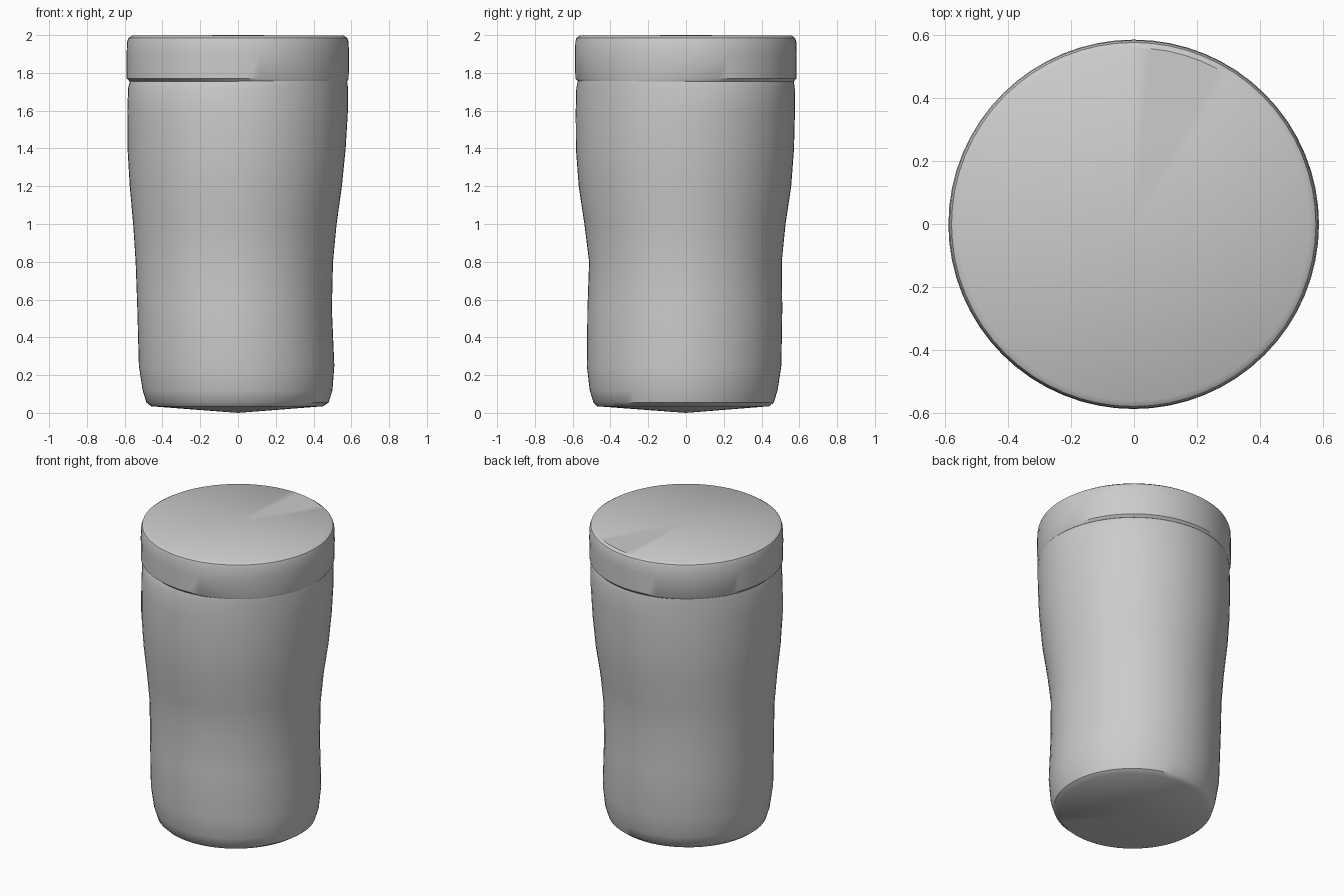
import bpy, bmesh, math

if "Cube" in bpy.data.objects:
    bpy.data.objects.remove(bpy.data.objects["Cube"], do_unlink=True)

SIDES = 64

grey = bpy.data.materials.new("plain grey")
grey.use_nodes = True
colour = (0.6, 0.6, 0.6, 1)
grey.diffuse_color = colour
grey.node_tree.nodes["Principled BSDF"].inputs["Base Color"].default_value = colour


def loft(name, rings, low_centre, high_centre):
    """Stack rings of (z, -x, +x, -y, +y extents, groove depth) and cap both ends."""
    bm = bmesh.new()
    loops = []
    for z, left, right, front, back, groove in rings:
        loop = []
        for i in range(SIDES):
            a = 2 * math.pi * i / SIDES
            # the groove fades out on two opposite diagonals
            dent = 1 - groove * (0.5 + 0.5 * math.sin(2 * a))
            x = (left + right) / 2 + (right - left) / 2 * math.cos(a) * dent
            y = (front + back) / 2 + (back - front) / 2 * math.sin(a) * dent
            loop.append(bm.verts.new((x, y, z)))
        loops.append(loop)
    low = bm.verts.new((0, 0, low_centre))
    high = bm.verts.new((0, 0, high_centre))
    for i in range(SIDES):
        j = (i + 1) % SIDES
        for a, b in zip(loops, loops[1:]):
            bm.faces.new((a[i], a[j], b[j], b[i]))
        bm.faces.new((low, loops[0][j], loops[0][i]))
        bm.faces.new((high, loops[-1][i], loops[-1][j]))
    mesh = bpy.data.meshes.new(name)
    bm.to_mesh(mesh)
    bm.free()
    mesh.materials.append(grey)
    obj = bpy.data.objects.new(name, mesh)
    bpy.context.collection.objects.link(obj)
    bpy.ops.object.select_all(action="DESELECT")
    obj.select_set(True)
    bpy.context.view_layer.objects.active = obj
    bpy.ops.object.shade_smooth_by_angle(angle=math.radians(35))
    return obj


# Slightly leaning, waisted cup body with a shallow pointed base
loft("cup_body", [
    (0.035, -0.46, 0.45, -0.47, 0.44, 0),
    (0.055, -0.485, 0.48, -0.49, 0.465, 0),
    (0.12, -0.505, 0.5, -0.51, 0.485, 0),
    (0.25, -0.525, 0.51, -0.525, 0.505, 0),
    (0.55, -0.533, 0.497, -0.522, 0.51, 0),
    (0.8, -0.542, 0.503, -0.513, 0.507, 0),
    (1.0, -0.555, 0.522, -0.538, 0.527, 0),
    (1.2, -0.573, 0.55, -0.568, 0.557, 0),
    (1.4, -0.585, 0.57, -0.583, 0.572, 0),
    (1.6, -0.586, 0.582, -0.584, 0.577, 0),
    (1.72, -0.583, 0.584, -0.582, 0.577, 0.004),
    (1.75, -0.58, 0.584, -0.58, 0.577, 0.02),
    (1.77, -0.578, 0.584, -0.578, 0.577, 0.03),
], 0.0, 1.77)

# Flat lid with a softened rim
loft("lid", [
    (1.755, -0.58, 0.584, -0.578, 0.577, 0.02),
    (1.77, -0.59, 0.586, -0.586, 0.584, 0),
    (1.9, -0.59, 0.588, -0.588, 0.586, 0),
    (1.965, -0.587, 0.585, -0.586, 0.584, 0),
    (1.985, -0.58, 0.578, -0.58, 0.577, 0),
    (1.997, -0.56, 0.56, -0.562, 0.56, 0),
], 1.755, 2.0)
